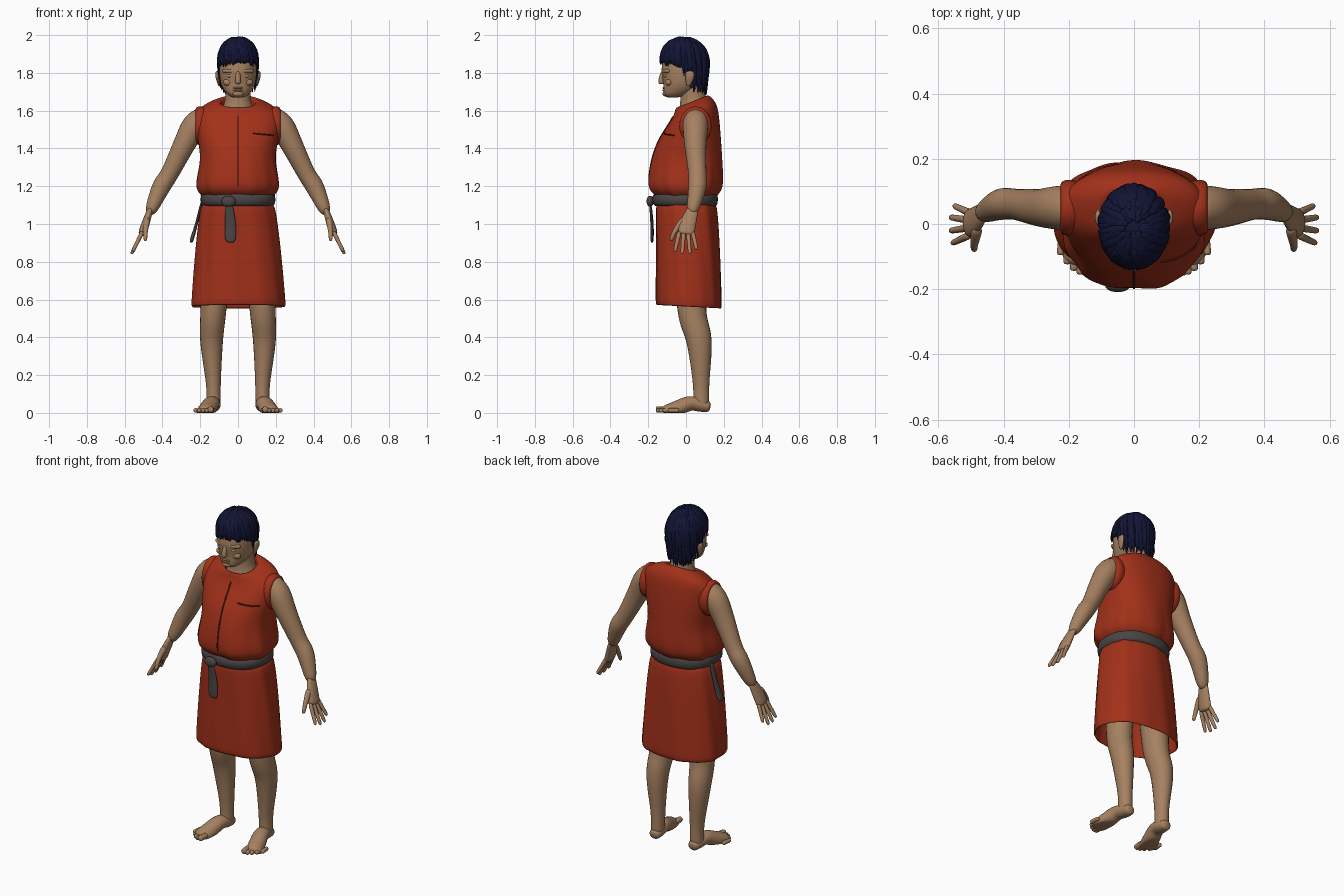
import bpy, bmesh, math, random
from mathutils import Matrix, Vector
from mathutils.bvhtree import BVHTree

random.seed(4)
start_cube = bpy.data.objects.get("Cube")
if start_cube:
    bpy.data.objects.remove(start_cube, do_unlink=True)

ACROSS, DEPTH, UPWARD = Vector((1, 0, 0)), Vector((0, 1, 0)), Vector((0, 0, 1))


def material(name, *rgb):
    mat = bpy.data.materials.new(name)
    mat.use_nodes = True
    mat.diffuse_color = (*rgb, 1)
    bsdf = mat.node_tree.nodes["Principled BSDF"]
    bsdf.inputs["Base Color"].default_value = (*rgb, 1)
    bsdf.inputs["Roughness"].default_value = .8
    return mat


skin = material("skin", .38, .22, .12)
red = material("red cloth", .36, .03, .01)
seam = material("dark red seam", .09, .01, .004)
grey = material("grey belt", .07, .06, .06)
navy = material("navy hair", .006, .007, .035)


def finish(mesh_data, name, mat, mirror=False, smooth=1):
    """Turn a bmesh into a smooth object, mirrored for paired parts."""
    bmesh.ops.recalc_face_normals(mesh_data, faces=mesh_data.faces)
    for face in mesh_data.faces:
        face.smooth = True
    mesh = bpy.data.meshes.new(name)
    mesh_data.to_mesh(mesh)
    mesh_data.free()
    mesh.materials.append(mat)
    obj = bpy.data.objects.new(name, mesh)
    bpy.context.collection.objects.link(obj)
    if mirror:
        obj.modifiers.new("mirror", "MIRROR").use_mirror_merge = False
    subdivision = obj.modifiers.new("smooth", "SUBSURF")
    subdivision.levels = subdivision.render_levels = smooth
    return obj


def build(name, strips, mat, **options):
    """Skin one or more strips of rings and cap their ends."""
    mesh_data = bmesh.new()
    for rings in strips:
        rows = [[mesh_data.verts.new(point) for point in ring] for ring in rings]
        for low, high in zip(rows, rows[1:]):
            for i in range(len(low)):
                mesh_data.faces.new((low[i - 1], low[i], high[i], high[i - 1]))
        mesh_data.faces.new(rows[0])
        mesh_data.faces.new(rows[-1])
    return finish(mesh_data, name, mat, **options)


def spline(points, steps=4):
    """Smooth curve through points of any dimension."""
    points = [Vector(point) for point in points]
    padded = [points[0], *points, points[-1]]
    curve = []
    for before, start, stop, after in zip(padded, padded[1:], padded[2:], padded[3:]):
        leave, arrive = (stop - before) / 2, (after - start) / 2
        for i in range(steps):
            t = i / steps
            bend = leave * (1 - t) - arrive * t
            ease = t * t * (3 - 2 * t)
            curve.append(start.lerp(stop, ease) + bend * t * (1 - t))
    return curve + [points[-1]]


def loft(name, rows, mat, tilt=lambda z: 0, fold=lambda z: 0, sides=32, power=2.3):
    """Stack rounded rings: height, half width, front, back."""
    rings = []
    for z, half, front, back in rows:
        ring, middle, deep = [], (front + back) / 2, (back - front) / 2
        for i in range(sides):
            a = math.tau * i / sides
            c, s = math.cos(a), math.sin(a)
            ripple = math.sin(7 * a + 3 * z) + .6 * math.sin(13 * a + 5 * z)
            size = 1 + fold(z) * ripple
            x = half * size * math.copysign(abs(c) ** (2 / power), c)
            y = deep * size * math.copysign(abs(s) ** (2 / power), s)
            ring.append((x, middle + y, z + tilt(z) * y))
        rings.append(ring)
    return build(name, [rings], mat)


def tube_rings(points, wide, flat=1, sides=12):
    """Rings along a curve of x, y, z, radius; flat thins them across wide."""
    curve = spline(points)
    path = [point.to_3d() for point in curve]
    last = len(path) - 1
    rings = []
    for i, centre in enumerate(path):
        along = (path[min(i + 1, last)] - path[max(i - 1, 0)]).normalized()
        u = (wide - along * wide.dot(along)).normalized()
        v = along.cross(u) * flat
        radius = curve[i][3] * (.6 if i in (0, last) else 1)
        ring = []
        for k in range(sides):
            a = math.tau * k / sides
            point = centre + (u * math.cos(a) + v * math.sin(a)) * radius
            point.z = max(point.z, 0)
            ring.append(point)
        rings.append(ring)
    return rings


def tube(name, points, mat, wide=DEPTH, flat=1, **options):
    return build(name, [tube_rings(points, wide, flat)], mat, **options)


def ball(name, place, size, mat, **options):
    mesh_data = bmesh.new()
    bmesh.ops.create_uvsphere(mesh_data, u_segments=16, v_segments=8, radius=1,
                              matrix=Matrix.LocRotScale(Vector(place), None, Vector(size)))
    return finish(mesh_data, name, mat, **options)


# Sleeveless tunic top, bloused over the belt, with a collar higher at the back
bodice = loft("tunic_top", spline([
    (1.14, .18, -.15, .15), (1.2, .22, -.2, .19), (1.35, .2, -.18, .19), (1.5, .22, -.12, .18),
    (1.6, .21, -.07, .16), (1.65, .1, -.05, .11), (1.6, .09, -.03, .1)]), red,
    tilt=lambda z: 2 * max(0, z - 1.45), fold=lambda z: .07 * max(0, 1.45 - z), sides=72)
tube("armhole_edges", [(.16, .05, 1.52, .08), (.2, .05, 1.52, .09), (.23, .05, 1.52, .08)],
     red, flat=1.2, mirror=True)

# Flared skirt, hollow inside, with a hem lower at the back
outside = []
for i in range(11):
    t = i / 10
    outside.append((1.14 - .58 * t, .18 + .07 * t ** .6, -.16, .15 + .04 * t ** .5))
inside = [(z, half - .01, front + .01, back - .01) for z, half, front, back in outside[:3:-1]]
loft("skirt", outside + inside, red, tilt=lambda z: .1 * (z - 1.1),
     fold=lambda z: .012, sides=72)

# Belt, knot and hanging ends
loft("belt", [(1.09, .18, -.16, .16), (1.1, .2, -.18, .17), (1.16, .2, -.18, .17),
              (1.17, .18, -.16, .16)], grey)
ball("belt_knot", (-.05, -.19, 1.12), (.04, .02, .03), grey)
tube("belt_front_end", [(-.05, -.19, 1.12, .02), (-.04, -.18, 1, .03), (-.04, -.18, .9, .03)],
     grey, ACROSS, .3)
tube("belt_side_end", [(-.19, .03, 1.12, .02), (-.22, .03, 1, .02), (-.25, .02, .9, .03)],
     grey, DEPTH, .4)

# Seam and pocket edge laid on the chest
bpy.context.view_layer.update()
cloth = BVHTree.FromObject(bodice, bpy.context.evaluated_depsgraph_get())


def stitch(name, start, stop, wide):
    points = []
    for i in range(13):
        spot = Vector(start).lerp(Vector(stop), i / 12)
        hit = cloth.ray_cast(spot, DEPTH)[0]
        if hit:
            points.append((*hit, .004))
    tube(name, points, seam, wide)


stitch("front_seam", (0, -1, 1.2), (0, -1, 1.57), ACROSS)
stitch("pocket_edge", (.08, -1, 1.48), (.19, -1, 1.47), UPWARD)

# Neck and head
loft("neck", spline([(1.55, .11, -.05, .13), (1.65, .07, -.03, .11), (1.76, .07, -.04, .09)]),
     skin, power=2)
loft("head", spline([
    (1.67, .03, -.1, -.04), (1.69, .06, -.12, .03), (1.74, .09, -.12, .09),
    (1.82, .1, -.13, .11), (1.9, .09, -.11, .09), (1.95, .05, -.07, .05)]), skin, power=2.1)
tube("nose", [(0, -.12, 1.81, .01), (0, -.13, 1.77, .015), (0, -.13, 1.74, .015)], skin, ACROSS)
for name, height in (("upper_lip", 1.72), ("lower_lip", 1.707)):
    ball(name, (0, -.115, height), (.03, .01, .006), skin)
ball("chin", (0, -.11, 1.69), (.03, .015, .015), skin)
tube("brows", [(.01, -.12, 1.81, .01), (.05, -.11, 1.81, .01), (.08, -.09, 1.81, .01)],
     skin, UPWARD, mirror=True)
ball("eyelids", (.04, -.11, 1.785), (.02, .01, .01), skin, mirror=True)
ball("cheeks", (.05, -.09, 1.75), (.03, .02, .02), skin, mirror=True)
tube("ears", [(.1, .01, 1.73, .01), (.11, .02, 1.78, .025), (.11, .02, 1.81, .02)],
     skin, DEPTH, .4, mirror=True)

# Arms and palms
tube("arms", [
    (.17, .05, 1.57, .06), (.23, .05, 1.52, .07), (.29, .05, 1.41, .06), (.36, .06, 1.27, .05),
    (.41, .06, 1.19, .05), (.47, .03, 1.05, .03)], skin, mirror=True)
tube("palms", [(.46, .04, 1.09, .03), (.49, .01, 1, .045), (.51, 0, .94, .045)],
     skin, flat=.5, mirror=True)

# Fingers fan out from the knuckles, beside a forward thumb
thumb = [(.48, -.01, 1.03, .02), (.49, -.06, .96, .014), (.49, -.08, .91, .01)]
fingers = [tube_rings(thumb, ACROSS, sides=8)]
for i, length in enumerate((.9, 1, 1, .8)):
    y = .023 * (i - 1.5)
    reach = Vector((.06, y * .8, -.12)) * length
    root = Vector((.505, y, .96))
    points = [(*(root + reach * t), .013 - .003 * t) for t in (0, .5, 1)]
    fingers.append(tube_rings(points, DEPTH, sides=8))
build("fingers", fingers, skin, mirror=True)

# Legs, feet and toes turned outward
tube("legs", [
    (.11, .03, .9, .1), (.13, .03, .55, .08), (.14, .07, .38, .07), (.13, .08, .15, .045),
    (.13, .08, .02, .045)], skin, flat=.9, mirror=True)
tube("feet", [
    (.13, .13, .03, .03), (.13, .08, .04, .04), (.14, .02, .05, .045), (.16, -.05, .02, .05),
    (.18, -.12, -.01, .05)], skin, ACROSS, .9, mirror=True)
toes = []
for i in range(5):
    x, tip, radius = .14 + .02 * i, .004 * i * i - .16, .013 if i else .018
    points = [(x + shift / 10, tip + .06 - shift, radius, radius) for shift in (0, .03, .06)]
    toes.append(tube_rings(points, ACROSS, sides=8))
build("toes", toes, skin, mirror=True)


# Hair: a scalp cap covered with tapered locks
def scalp(a, t):
    """Point at angle a, going from the crown to the hairline."""
    ahead = min(max((math.cos(a) + .5) / .8, 0), 1)
    hairline = 1.71 + .14 * ahead * ahead * (3 - 2 * ahead) + .008 * math.sin(3 * a + 1)
    z = 1.99 - (1.99 - hairline) * (1 - math.cos(t * math.pi / 2))
    above = z - 1.86
    size = math.sqrt(max(1 - (above / .13) ** 2, 0)) if above > 0 else 1 + above / 2
    return Vector((.106 * size * math.sin(a), -.01 - .128 * size * math.cos(a), z))


cap = [[scalp(math.tau * i / 48, t / 12) for i in range(48)] for t in range(1, 13)]
build("hair_cap", [cap], navy)
locks = []
for i in range(150):
    angle = math.tau * i / 150 + random.uniform(-.1, .1)
    begin, end = random.uniform(.05, .5), random.uniform(.98, 1.06)
    sweep, thick = random.uniform(-.05, .3), random.uniform(.011, .018)
    points = []
    for t in (0, .4, .8, 1):
        spot = scalp(angle + sweep * (t - .5), begin + (end - begin) * t)
        points.append((*spot, thick * (1 - .8 * t ** 3)))
    sideways = Vector((math.cos(angle), math.sin(angle), 0))
    locks.append(tube_rings(points, sideways, .7, 6))
build("hair_locks", locks, navy)
